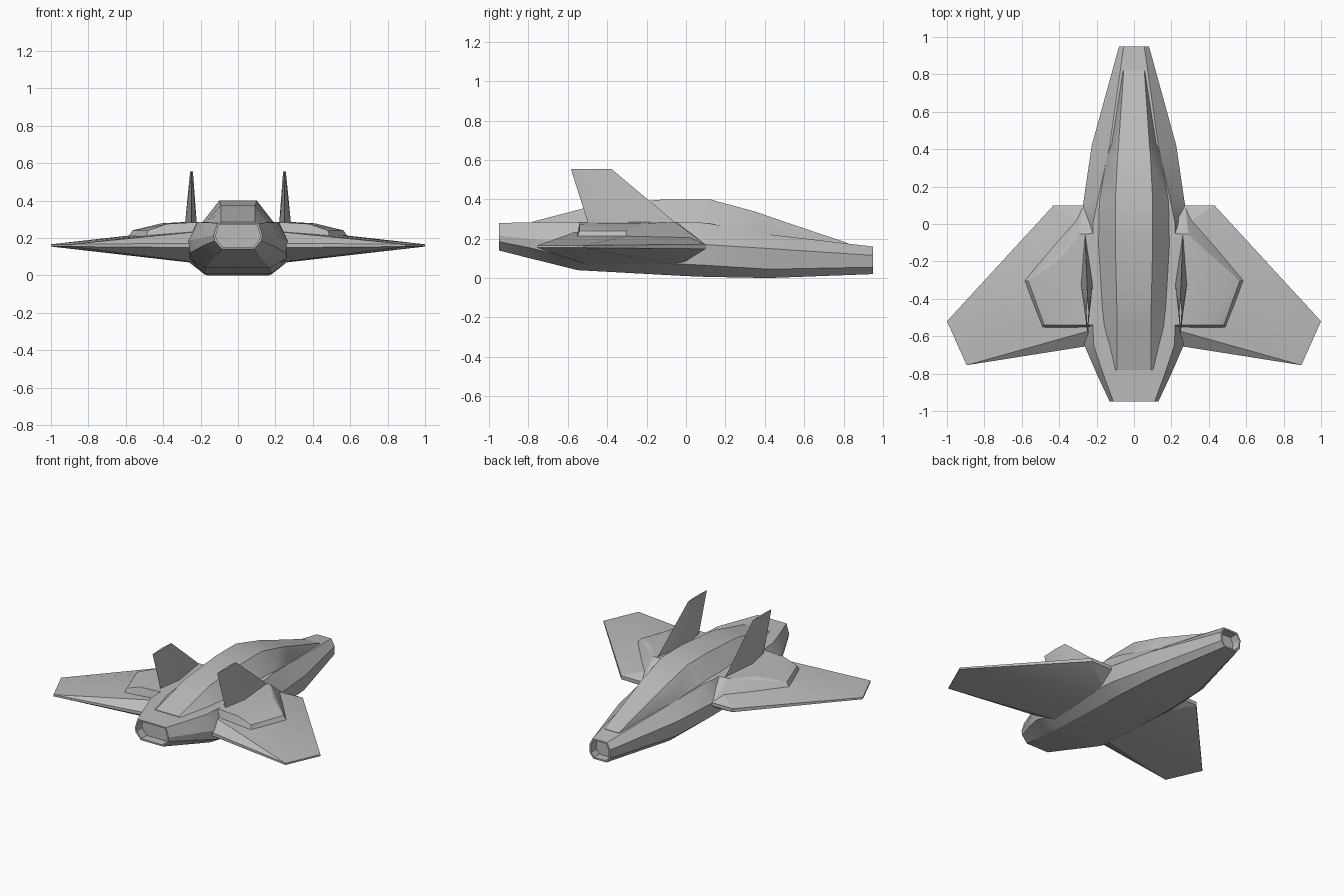
import bpy, bmesh, math
from mathutils import Vector

if "Cube" in bpy.data.objects:
    bpy.data.objects.remove(bpy.data.objects["Cube"])

grey = bpy.data.materials.new("hull_grey")
grey.diffuse_color = (0.5, 0.5, 0.5, 1)
grey.use_nodes = True
grey.node_tree.nodes["Principled BSDF"].inputs["Base Color"].default_value = grey.diffuse_color


def finish(bm, name, angle=25):
    bmesh.ops.recalc_face_normals(bm, faces=bm.faces)
    me = bpy.data.meshes.new(name)
    bm.to_mesh(me)
    bm.free()
    me.materials.append(grey)
    ob = bpy.data.objects.new(name, me)
    bpy.context.collection.objects.link(ob)
    bpy.ops.object.select_all(action='DESELECT')
    ob.select_set(True)
    bpy.context.view_layer.objects.active = ob
    bpy.ops.object.shade_smooth_by_angle(angle=math.radians(angle))
    return ob


def loft(sections, name, recess=0.0):
    """sections: (y, [(half width, z) from bottom to top]); mirrored across x"""
    bm = bmesh.new()
    rings = []
    for y, half in sections:
        pts = half + [(-x, z) for x, z in reversed(half)]
        rings.append([bm.verts.new((x, y, z)) for x, z in pts])
    n = len(rings[0])
    for a, b in zip(rings, rings[1:]):
        for i in range(n):
            j = (i + 1) % n
            bm.faces.new((a[i], a[j], b[j], b[i]))
    caps = [(bm.faces.new(rings[0]), 1), (bm.faces.new(rings[-1]), -1)]
    if recess:
        bmesh.ops.recalc_face_normals(bm, faces=bm.faces)
        for f, direction in caps:
            bmesh.ops.inset_region(bm, faces=[f], thickness=0.012)
            r = bmesh.ops.extrude_discrete_faces(bm, faces=[f])["faces"][0]
            bmesh.ops.translate(bm, verts=r.verts, vec=(0, direction * recess, 0))
    return finish(bm, name)


def hull(points, name, side):
    bm = bmesh.new()
    for x, y, z in points:
        bm.verts.new((x * side, y, z))
    r = bmesh.ops.convex_hull(bm, input=bm.verts)
    junk = [v for v in r["geom_interior"] + r["geom_unused"]
            if isinstance(v, bmesh.types.BMVert)]
    bmesh.ops.delete(bm, geom=list(set(junk)), context='VERTS')
    bmesh.ops.dissolve_limit(bm, angle_limit=math.radians(1), verts=bm.verts, edges=bm.edges)
    return finish(bm, name, 15)


# Main body: octagonal sections, open intake and nozzle recesses at the ends
loft([
    (-0.95, [(.085, .14), (.125, .185), (.13, .215), (.11, .28)]),
    (-0.80, [(.115, .102), (.195, .155), (.20, .20), (.165, .282)]),
    (-0.65, [(.15, .065), (.255, .12), (.265, .185), (.215, .285)]),
    (-0.55, [(.17, .04), (.26, .09), (.265, .18), (.22, .285)]),
    (0.00, [(.18, .01), (.26, .07), (.265, .175), (.22, .285)]),
    (0.10, [(.18, .006), (.255, .065), (.273, .17), (.20, .28)]),
    (0.42, [(.165, .0), (.215, .045), (.226, .15), (.13, .222)]),
    (0.95, [(.05, .02), (.078, .055), (.08, .115), (.055, .16)]),
], "fuselage", 0.06)

# Raised canopy and spine running from cockpit to tail
loft([
    (y, [(wb, zb - .03), (wb, zb), (wt, zt)]) for y, wb, zb, wt, zt in [
        (-0.78, .105, .28, .09, .286),
        (-0.55, .158, .285, .092, .346),
        (-0.44, .17, .285, .092, .375),
        (-0.10, .19, .285, .10, .40),
        (0.12, .185, .28, .10, .40),
        (0.36, .145, .235, .088, .335),
        (0.43, .12, .218, .082, .31),
        (0.82, .06, .172, .055, .178)]
], "canopy_spine")

for side, tag in ((1, "right"), (-1, "left")):
    # Delta wing with thin edges
    outline = [(.2, .1), (.43, .1), (1, -.52), (.895, -.755), (.2, -.645)]
    edge = [(x, y, .16 + s * (.012 if x < .8 else .006))
            for x, y in outline for s in (-1, 1)]
    hull(edge + [(.2, -.04, .062), (.2, -.5, .066), (.2, -.05, .235),
                 (.2, -.56, .235), (.58, -.30, .213), (.49, -.56, .213)],
         tag + "_wing", side)
    # Raised panel on the wing top
    hull([(.2, .09, .18), (.275, .09, .175), (.315, -.04, .2),
          (.595, -.30, .195), (.495, -.56, .19), (.2, -.56, .19),
          (.2, -.05, .285), (.29, -.055, .285), (.41, -.20, .278),
          (.565, -.305, .24), (.48, -.54, .24), (.38, -.54, .275),
          (.2, -.54, .285)], tag + "_wing_panel", side)
    # Upright tail fin, diamond in section
    hull([(.262, -.04, .27), (.284, -.32, .27), (.22, -.32, .27), (.25, -.495, .27),
          (.249, -.38, .555), (.256, -.47, .555), (.241, -.47, .555),
          (.249, -.585, .555)], tag + "_fin", side)
